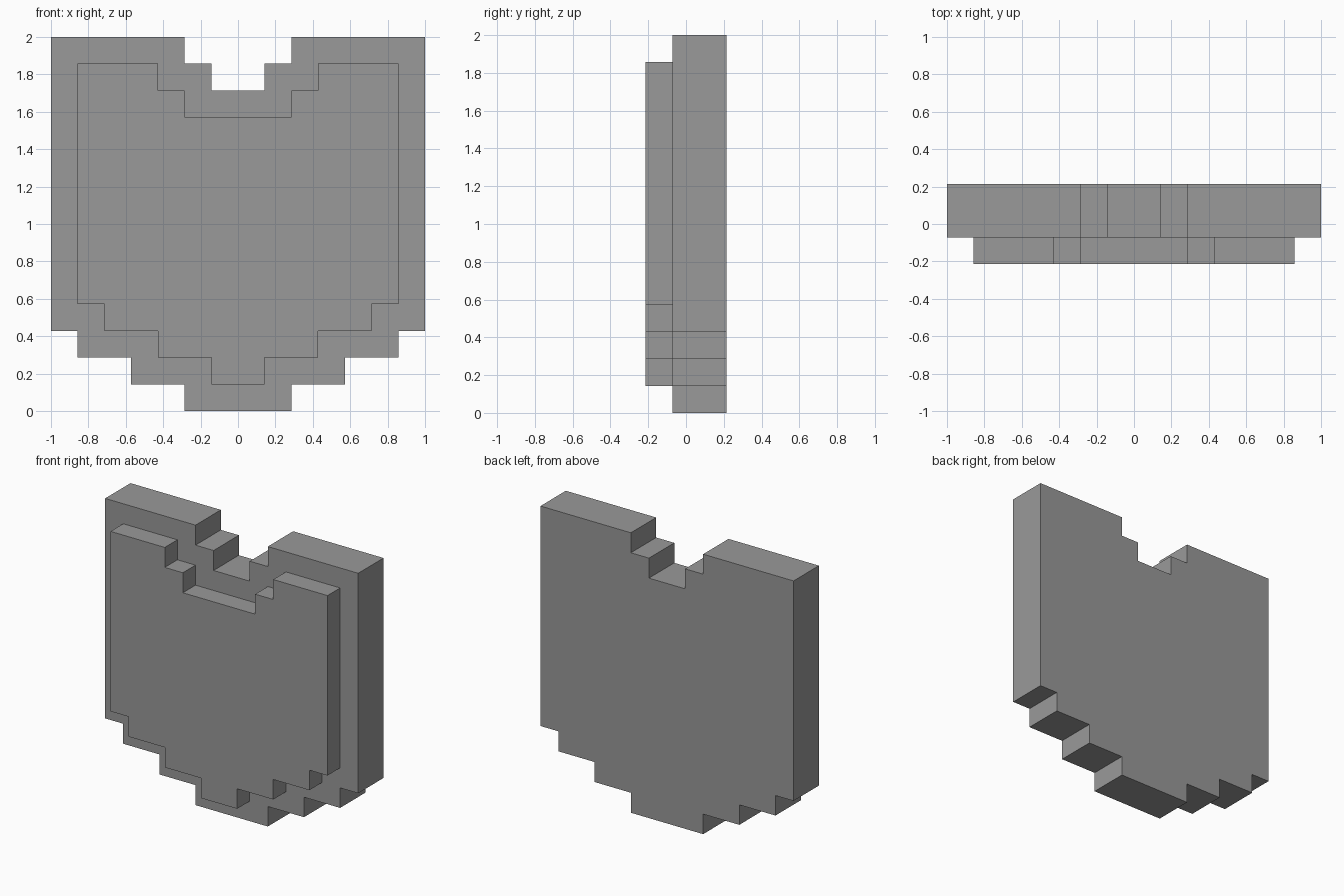
import bpy
import bmesh

UNIT = 1 / 7  # one step of the blocky outline

cube = bpy.data.objects.get("Cube")
if cube:
    bpy.data.objects.remove(cube, do_unlink=True)

grey = bpy.data.materials.new("plain_grey")
grey.use_nodes = True
colour = (0.32, 0.32, 0.32, 1)
grey.diffuse_color = colour
grey.node_tree.nodes["Principled BSDF"].inputs["Base Color"].default_value = colour


def stepped_plate(name, half_outline, front, back):
    """Mirror the left half outline across x and extrude it along y (in steps)."""
    outline = half_outline + [(-x, z) for x, z in reversed(half_outline)]
    bm = bmesh.new()
    face = bm.faces.new([bm.verts.new((x * UNIT, front * UNIT, z * UNIT))
                         for x, z in outline])
    result = bmesh.ops.extrude_face_region(bm, geom=[face], use_keep_orig=True)
    moved = [v for v in result["geom"] if isinstance(v, bmesh.types.BMVert)]
    bmesh.ops.translate(bm, verts=moved, vec=(0, (back - front) * UNIT, 0))
    bmesh.ops.recalc_face_normals(bm, faces=bm.faces)
    mesh = bpy.data.meshes.new(name)
    bm.to_mesh(mesh)
    bm.free()
    mesh.materials.append(grey)
    obj = bpy.data.objects.new(name, mesh)
    bpy.context.collection.objects.link(obj)
    return obj


# Thick back body with stepped point and top notch
stepped_plate("shield_body",
              [(2, 0), (2, 1), (4, 1), (4, 2), (6, 2), (6, 3), (7, 3),
               (7, 14), (2, 14), (2, 13), (1, 13), (1, 12)], -0.5, 1.5)

# Smaller raised panel on the front
stepped_plate("front_panel",
              [(1, 1), (1, 2), (3, 2), (3, 3), (5, 3), (5, 4), (6, 4),
               (6, 13), (3, 13), (3, 12), (2, 12), (2, 11)], -1.5, -0.5)
